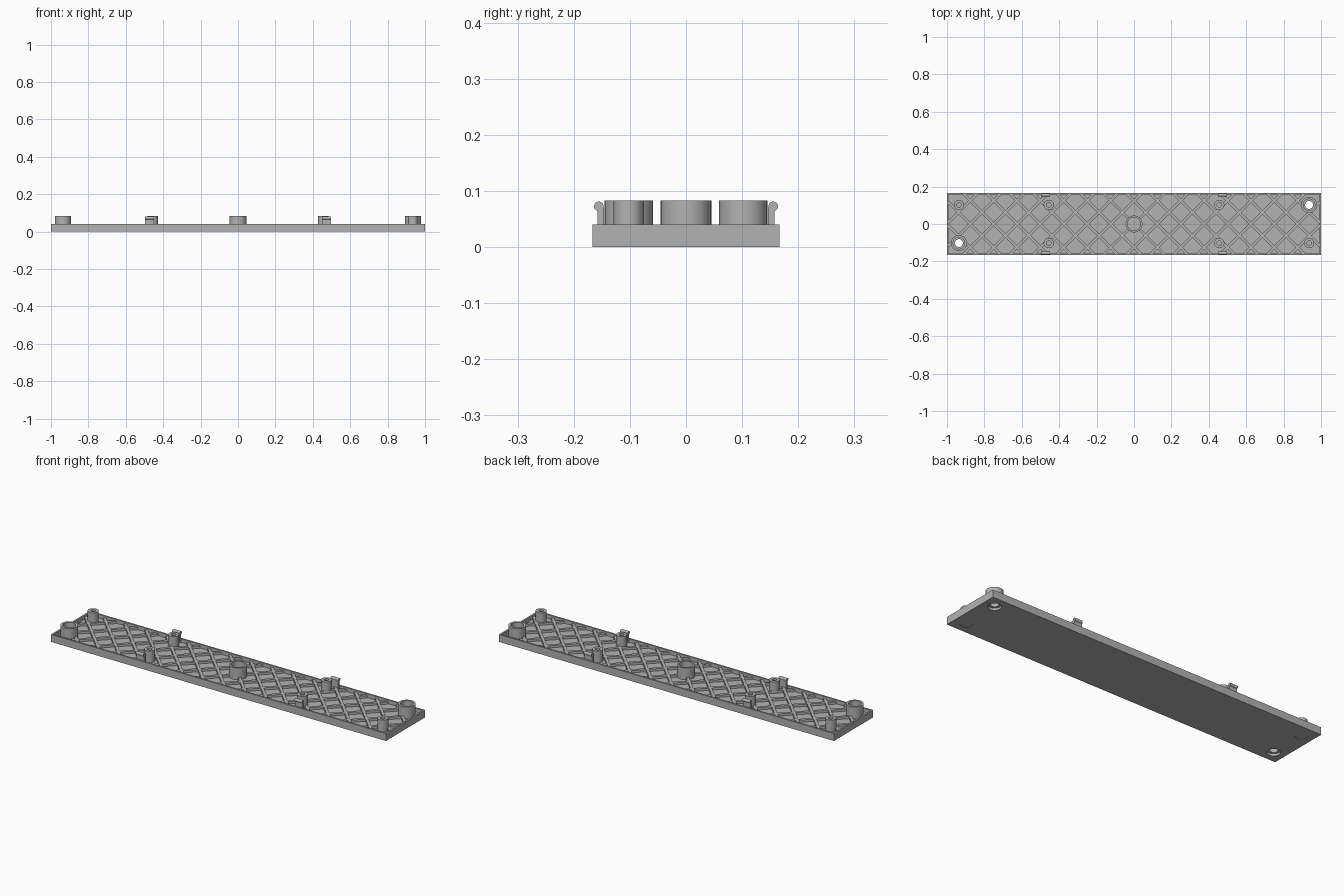
import bpy, bmesh, math
from mathutils import Matrix

old = bpy.data.objects.get("Cube")
if old:
    bpy.data.objects.remove(old)

L, W = 1.0, 0.167            # half length and half width
RIM, FLOOR, EDGE = 0.013, 0.02, 0.04
RIB_TOP, TOP = 0.032, 0.083

grey = bpy.data.materials.new("mid grey")
grey.use_nodes = True
color = (0.45, 0.45, 0.45, 1)
grey.diffuse_color = color
grey.node_tree.nodes["Principled BSDF"].inputs["Base Color"].default_value = color


def finish(bm, name, smooth=False):
    bmesh.ops.recalc_face_normals(bm, faces=bm.faces)
    mesh = bpy.data.meshes.new(name)
    bm.to_mesh(mesh)
    bm.free()
    mesh.materials.append(grey)
    ob = bpy.data.objects.new(name, mesh)
    bpy.context.collection.objects.link(ob)
    if smooth:
        activate(ob)
        bpy.ops.object.shade_smooth_by_angle(angle=math.radians(35))
    return ob


def activate(ob):
    bpy.ops.object.select_all(action='DESELECT')
    ob.select_set(True)
    bpy.context.view_layer.objects.active = ob


def add_box(bm, center, size, angle=0):
    m = (Matrix.Translation(center) @ Matrix.Rotation(angle, 4, 'Z')
         @ Matrix.Diagonal((*size, 1)))
    bmesh.ops.create_cube(bm, size=1, matrix=m)


def lathe(name, profile, x, y, steps=40, closed=True):
    """Spin an (r, z) profile around a vertical axis at x, y."""
    bm = bmesh.new()
    vs = [bm.verts.new((x + r, y, z)) for r, z in profile]
    pairs = list(zip(vs, vs[1:]))
    if closed:
        pairs.append((vs[-1], vs[0]))
    edges = [bm.edges.new(p) for p in pairs]
    bmesh.ops.spin(bm, geom=vs + edges, cent=(x, y, 0), axis=(0, 0, 1),
                   angle=math.tau, steps=steps)
    bmesh.ops.remove_doubles(bm, verts=bm.verts, dist=1e-5)
    return finish(bm, name, True)


def cut(ob, x, y, r, z0, z1):
    """Bore a vertical cylinder out of an object."""
    bm = bmesh.new()
    bmesh.ops.create_cone(bm, cap_ends=True, segments=40, radius1=r, radius2=r,
                          depth=z1 - z0,
                          matrix=Matrix.Translation((x, y, (z0 + z1) / 2)))
    cutter = finish(bm, "cutter")
    cutter.hide_render = True
    mod = ob.modifiers.new("bore", 'BOOLEAN')
    mod.operation, mod.solver, mod.object = 'DIFFERENCE', 'EXACT', cutter
    mod.use_self = True
    activate(ob)
    bpy.ops.object.modifier_apply(modifier=mod.name)
    bpy.data.objects.remove(cutter)


# Tray: box whose top face is inset and pushed down to leave a rim
bm = bmesh.new()
add_box(bm, (0, 0, EDGE / 2), (2 * L, 2 * W, EDGE))
bm.faces.ensure_lookup_table()
top = max(bm.faces, key=lambda f: f.calc_center_median().z)
bmesh.ops.inset_region(bm, faces=[top], thickness=RIM)
well = bmesh.ops.extrude_face_region(bm, geom=[top])
bmesh.ops.delete(bm, geom=[top], context='FACES_ONLY')
for v in well["geom"]:
    if isinstance(v, bmesh.types.BMVert):
        v.co.z = FLOOR
tray = finish(bm, "tray")

# Diagonal lattice, each bar clipped to the inside of the rim
bm = bmesh.new()
hx, hy, pitch, bar = L - RIM / 2, W - RIM / 2, 0.125, 0.015
for side in (1, -1):
    for i in range(-9, 10):
        c = i * pitch
        a, b = max(-hx, c - hy), min(hx, c + hy)
        if b - a < 0.03:
            continue
        mid = (a + b) / 2
        add_box(bm, (mid, side * (mid - c), (RIB_TOP + FLOOR) / 2 - 0.002),
                ((b - a) * math.sqrt(2), bar, RIB_TOP - FLOOR + 0.004),
                side * math.pi / 4)
lattice = finish(bm, "lattice")

# Two screw bosses with through holes, and one blind centre boss
PX, PY = 0.936, 0.102
for name, s in (("front_right_boss", -1), ("back_left_boss", 1)):
    x, y = s * PX, s * PY
    lathe(name, [(0.043, FLOOR - 0.002), (0.043, TOP), (0.031, TOP),
                 (0.031, 0.034), (0.021, 0.034), (0.021, FLOOR - 0.002)], x, y)
    cut(tray, x, y, 0.033, -0.01, 0.012)
    cut(tray, x, y, 0.021, -0.01, 0.06)
    cut(lattice, x, y, 0.038, 0, 0.06)
    # Shallow round marks under the opposite corners
    cut(tray, x, -y, 0.033, -0.01, 0.002)
lathe("centre_boss", [(0.045, FLOOR - 0.002), (0.045, TOP), (0.035, TOP),
                      (0.035, FLOOR - 0.002)], 0, 0)
cut(lattice, 0, 0, 0.04, 0, 0.06)

# Small pilot-hole posts
posts = [(sx * 0.456, sy * PY) for sx in (-1, 1) for sy in (-1, 1)]
posts += [(-PX, PY), (PX, -PY)]
for i, (x, y) in enumerate(posts):
    lathe(f"post_{i + 1}", [(0, FLOOR - 0.002), (0.027, FLOOR - 0.002), (0.027, TOP),
                            (0.012, TOP), (0.012, 0.035), (0, 0.035)],
          x, y, steps=28, closed=False)

# Snap clips: thin stem with a rounded bead leaning outward
for sx in (-1, 1):
    for sy in (-1, 1):
        bm = bmesh.new()
        x = sx * 0.473
        add_box(bm, (x, sy * 0.152, 0.044), (0.046, 0.012, 0.052))
        m = Matrix.Translation((x, sy * 0.1555, 0.0725)) @ Matrix.Rotation(math.pi / 2, 4, 'Y')
        bmesh.ops.create_cone(bm, cap_ends=True, segments=20, radius1=0.0085,
                              radius2=0.0085, depth=0.046, matrix=m)
        name = ("back" if sy > 0 else "front") + ("_left" if sx > 0 else "_right") + "_clip"
        finish(bm, name, True)
